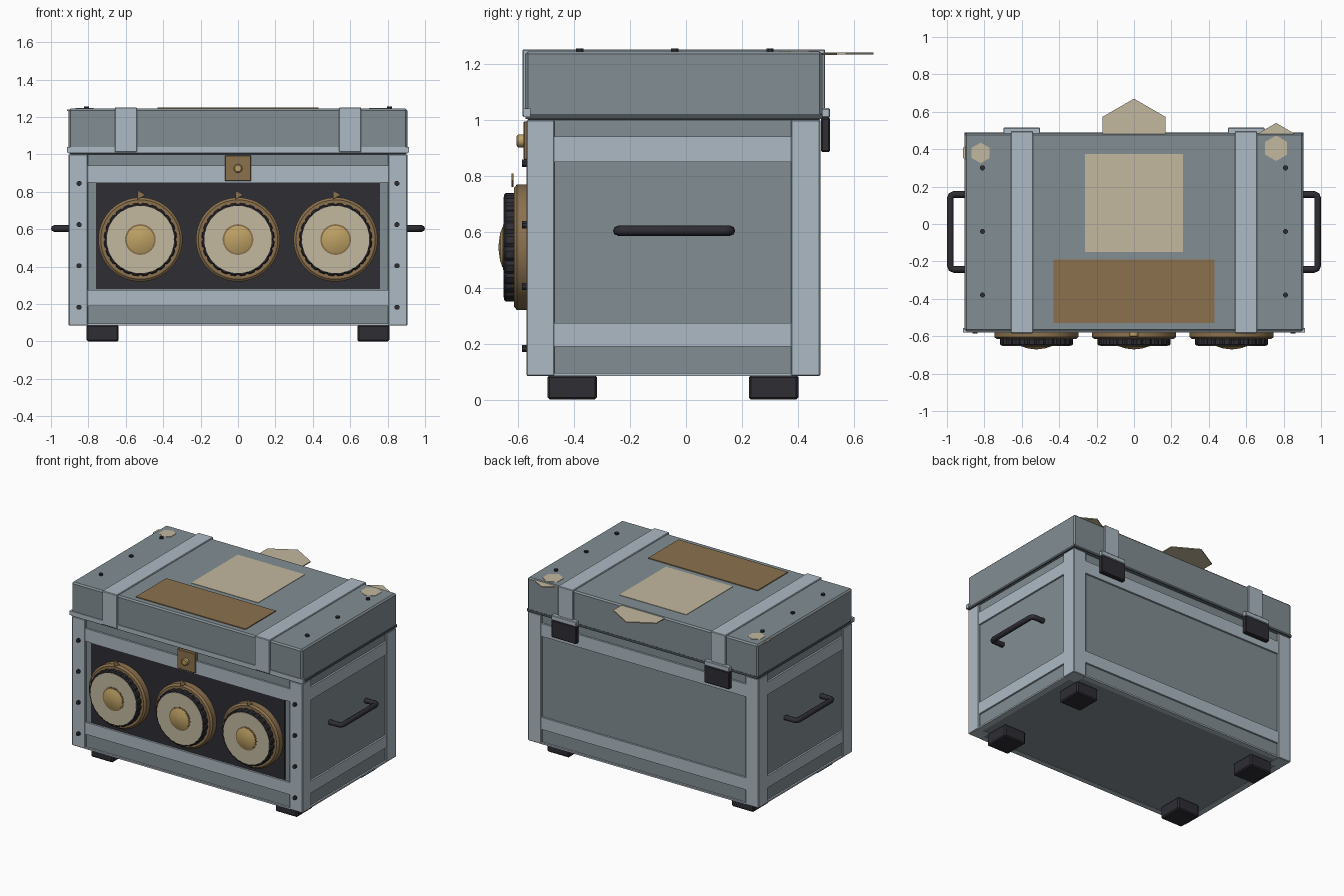
import bpy, bmesh, math
from mathutils import Matrix

if "Cube" in bpy.data.objects:
    bpy.data.objects.remove(bpy.data.objects["Cube"])


def material(name, r, g, b):
    m = bpy.data.materials.new(name)
    m.diffuse_color = (r, g, b, 1)
    m.use_nodes = True
    m.node_tree.nodes["Principled BSDF"].inputs["Base Color"].default_value = m.diffuse_color
    return m


GREY = material("panel grey", .225, .27, .295)
LIGHT = material("frame light grey", .42, .49, .55)
DARK = material("near black", .026, .026, .034)
SEAL = material("gasket grey", .065, .08, .088)
BRONZE = material("bronze", .26, .165, .075)
CREAM = material("cream", .54, .48, .345)
GOLD = material("gold", .52, .36, .13)


def finish(name, bm, mat, smooth=False):
    bmesh.ops.recalc_face_normals(bm, faces=bm.faces)
    me = bpy.data.meshes.new(name)
    bm.to_mesh(me)
    bm.free()
    me.materials.append(mat)
    ob = bpy.data.objects.new(name, me)
    bpy.context.collection.objects.link(ob)
    if smooth:
        bpy.ops.object.select_all(action='DESELECT')
        ob.select_set(True)
        bpy.context.view_layer.objects.active = ob
        bpy.ops.object.shade_smooth_by_angle(angle=math.radians(35))
    return ob


def box(name, x, y, z, mat, bevel=0):
    """Box from (min, max) ranges."""
    bm = bmesh.new()
    bmesh.ops.create_cube(bm, size=1)
    for v in bm.verts:
        for i, (a, b) in enumerate((x, y, z)):
            v.co[i] = a if v.co[i] < 0 else b
    if bevel:
        bmesh.ops.bevel(bm, geom=bm.edges[:], offset=bevel, segments=1, affect='EDGES')
    return finish(name, bm, mat)


def lathe(name, profile, x, z, mat, n=48, knurl=0):
    """Turn (radius, y) points round a front-facing axis at x, z."""
    bm = bmesh.new()
    rings = []
    for r, y in profile:
        ring = []
        for i in range(n):
            a = 2 * math.pi * i / n
            q = r - (knurl if i % 4 < 1 else 0)
            ring.append(bm.verts.new((x + q * math.cos(a), y, z + q * math.sin(a))))
        rings.append(ring)
    for p, q in zip(rings, rings[1:]):
        for i in range(n):
            j = (i + 1) % n
            bm.faces.new((p[i], p[j], q[j], q[i]))
    bm.faces.new(rings[0])
    bm.faces.new(rings[-1])
    return finish(name, bm, mat, True)


def prism(name, n, r, loc, depth, mat, turn=0, front=False):
    """Regular n-sided plate, lying flat or facing the front."""
    bm = bmesh.new()
    bmesh.ops.create_cone(bm, cap_ends=True, segments=n, radius1=r, radius2=r, depth=depth)
    m = Matrix.Translation(loc)
    if front:
        m = m @ Matrix.Rotation(math.pi / 2, 4, 'X')
    bm.transform(m @ Matrix.Rotation(turn, 4, 'Z'))
    return finish(name, bm, mat)


# Case body
box("case_body", (-.89, .89), (-.555, .465), (.087, 1.0), GREY)
for s in (-1, 1):
    for y0, y1, tag in ((-.57, -.47, "front"), (.375, .48, "back")):
        box(tag + "_post", sorted((s * .802, s * .905)), (y0, y1), (.085, 1.0), LIGHT, .004)
for z0, z1, tag in ((.085, .096, "base"), (.19, .275, "lower"), (.85, .94, "upper")):
    for s in (-1, 1):
        box(tag + "_side_rail", sorted((s * .86, s * .902)), (-.475, .38), (z0, z1), LIGHT)
    box(tag + "_front_rail", (-.805, .805), (-.568, -.53), (z0, z1), LIGHT)
    box(tag + "_back_rail", (-.805, .805), (.44, .478), (z0, z1), LIGHT)

# Feet
for sx in (-1, 1):
    for y0, y1 in ((-.495, -.318), (.225, .402)):
        box("foot", sorted((sx * .638, sx * .81)), (y0, y1), (.003 - .003, .088), DARK, .008)

# Lid with gasket, lip, straps and hinges
box("lid", (-.905, .905), (-.575, .487), (1.0, 1.245), GREY, .01)
box("gasket", (-.907, .907), (-.574, .488), (1.004, 1.022), SEAL)
box("front_lip", (-.915, .915), (-.58, -.555), (1.01, 1.04), LIGHT)
for s in (-1, 1):
    xr = sorted((s * .54, s * .658))
    box("strap", xr, (-.585, .497), (1.012, 1.252), LIGHT, .004)
    hx = sorted((s * .502, s * .698))
    box("hinge_cap", hx, (.48, .515), (1.008, 1.042), LIGHT, .004)
    box("hinge_plate", hx, (.482, .515), (.885, 1.008), DARK, .005)

# Dial panel
box("dial_panel", (-.76, .76), (-.562, -.54), (.28, .85), DARK)
Z = .545
for x in (-.522, 0, .522):
    lathe("dial_bezel", [(.225, -.555), (.225, -.604), (.212, -.615)], x, Z, BRONZE, 64)
    lathe("dial_grip", [(.195, -.61), (.195, -.643), (.188, -.65)], x, Z, DARK, 96, .008)
    lathe("dial_face", [(.18, -.64), (.18, -.652)], x, Z, CREAM)
    lathe("dial_hub_ring", [(.082, -.648), (.082, -.654)], x, Z, BRONZE)
    lathe("dial_hub", [(.073, -.65), (.073, -.656), (.05, -.664), (.025, -.668), (.006, -.67)], x, Z, GOLD)
    prism("dial_marker", 3, .028, (x, -.62, .784), .006, BRONZE, -math.pi / 2, True)

# Clasp
box("clasp_plate", (-.07, .07), (-.58, -.55), (.857, .995), BRONZE, .003)
lathe("clasp_knob", [(.023, -.575), (.023, -.6), (.017, -.605)], 0, .925, GOLD, 16)

# Bolts
for s in (-1, 1):
    for z in (.183, .405, .625, .845):
        prism("front_bolt", 8, .014, (s * .85, -.575, z), .022, DARK, math.pi / 8, True)
    for y in (-.38, -.04, .3):
        prism("lid_bolt", 8, .014, (s * .81, y, 1.245), .022, DARK, math.pi / 8)

# Carry handles
for s in (-1, 1):
    cu = bpy.data.curves.new("carry_handle", 'CURVE')
    cu.dimensions = '3D'
    cu.bevel_depth = .018
    cu.bevel_resolution = 2
    cu.use_fill_caps = True
    pts = [(.88, -.243), (.962, -.243), (.977, -.237), (.982, -.222),
           (.982, .137), (.977, .152), (.962, .158), (.88, .158)]
    sp = cu.splines.new('POLY')
    sp.points.add(len(pts) - 1)
    for p, (x, y) in zip(sp.points, pts):
        p.co = (s * x, y, .604, 1)
    cu.materials.append(DARK)
    bpy.context.collection.objects.link(bpy.data.objects.new("carry_handle", cu))

# Lid top plates
box("label_plate", (-.43, .43), (-.53, -.19), (1.24, 1.251), BRONZE)
box("paper_sheet", (-.263, .263), (-.15, .373), (1.24, 1.248), CREAM)

# Worn paint patches at the back edge
T = math.pi / 6
for x, y, z, r in ((0, .474, 1.237, .196), (.76, .43, 1.236, .11), (-.82, .38, 1.244, .055),
                   (.76, .405, 1.244, .068), (-.865, .38, 1.236, .056)):
    prism("worn_patch", 6, r, (x, y, z), .007, CREAM, 0)
